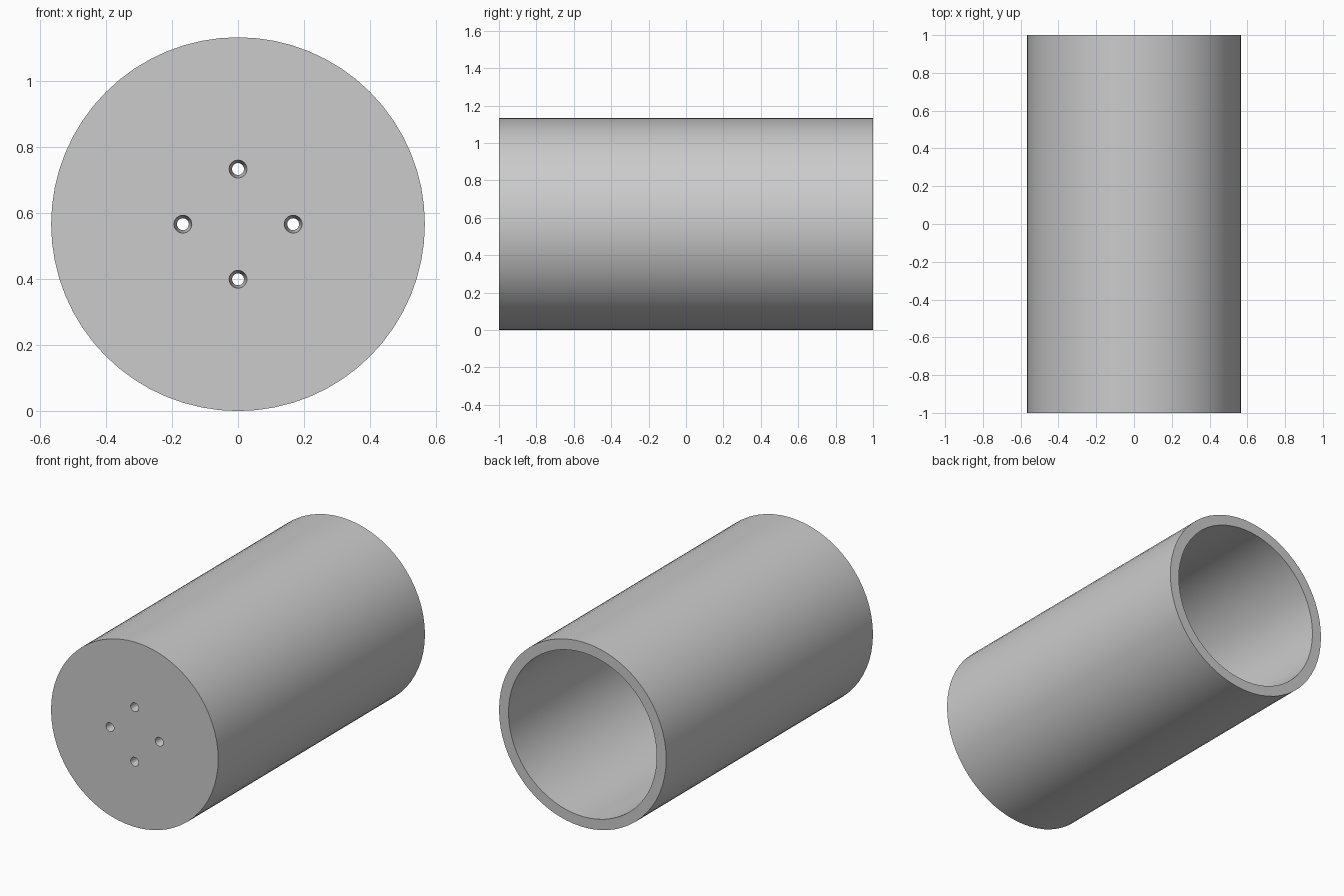
import bpy
import math

cube = bpy.data.objects.get("Cube")
if cube:
    bpy.data.objects.remove(cube, do_unlink=True)

RADIUS, BORE, FLOOR = 0.566, 0.502, 0.066
HOLE_FRONT, HOLE_BACK, HOLE_OFFSET = 0.027, 0.018, 0.167

grey = bpy.data.materials.new("plain_grey")
grey.use_nodes = True
colour = (0.6, 0.6, 0.6, 1)
grey.diffuse_color = colour
grey.node_tree.nodes["Principled BSDF"].inputs["Base Color"].default_value = colour


def rod(name, y0, y1, r0, r1, x=0, z=RADIUS, sides=64):
    """Round rod along y, radius r0 at y0 and r1 at y1."""
    bpy.ops.mesh.primitive_cone_add(
        vertices=sides, radius1=r1, radius2=r0, depth=y1 - y0,
        location=(x, (y0 + y1) / 2, z), rotation=(math.pi / 2, 0, 0))
    obj = bpy.context.object
    obj.name = name
    obj.data.materials.append(grey)
    return obj


# Round body, closed at the front
body = rod("cylinder_body", -1, 1, RADIUS, RADIUS)

# Deep bore, open at the back
cutters = [rod("bore_cutter", FLOOR - 1, 1.1, BORE, BORE)]

# Four tapered screw holes through the front wall
slope = (HOLE_FRONT - HOLE_BACK) / FLOOR
extra = 0.02
for i in range(4):
    a = i * math.pi / 2
    cutters.append(rod(
        "hole_cutter", -1 - extra, FLOOR - 1 + extra,
        HOLE_FRONT + slope * extra, HOLE_BACK - slope * extra,
        HOLE_OFFSET * math.cos(a), RADIUS + HOLE_OFFSET * math.sin(a), 32))

# Cut the body, then drop the cutters
bpy.ops.object.select_all(action='DESELECT')
body.select_set(True)
bpy.context.view_layer.objects.active = body
for cutter in cutters:
    cutter.hide_render = True
    cut = body.modifiers.new("cut", 'BOOLEAN')
    cut.operation = 'DIFFERENCE'
    cut.solver = 'EXACT'
    cut.object = cutter
    bpy.ops.object.modifier_apply(modifier=cut.name)
for cutter in cutters:
    bpy.data.objects.remove(cutter, do_unlink=True)

bpy.ops.object.shade_smooth_by_angle(angle=math.radians(30))
